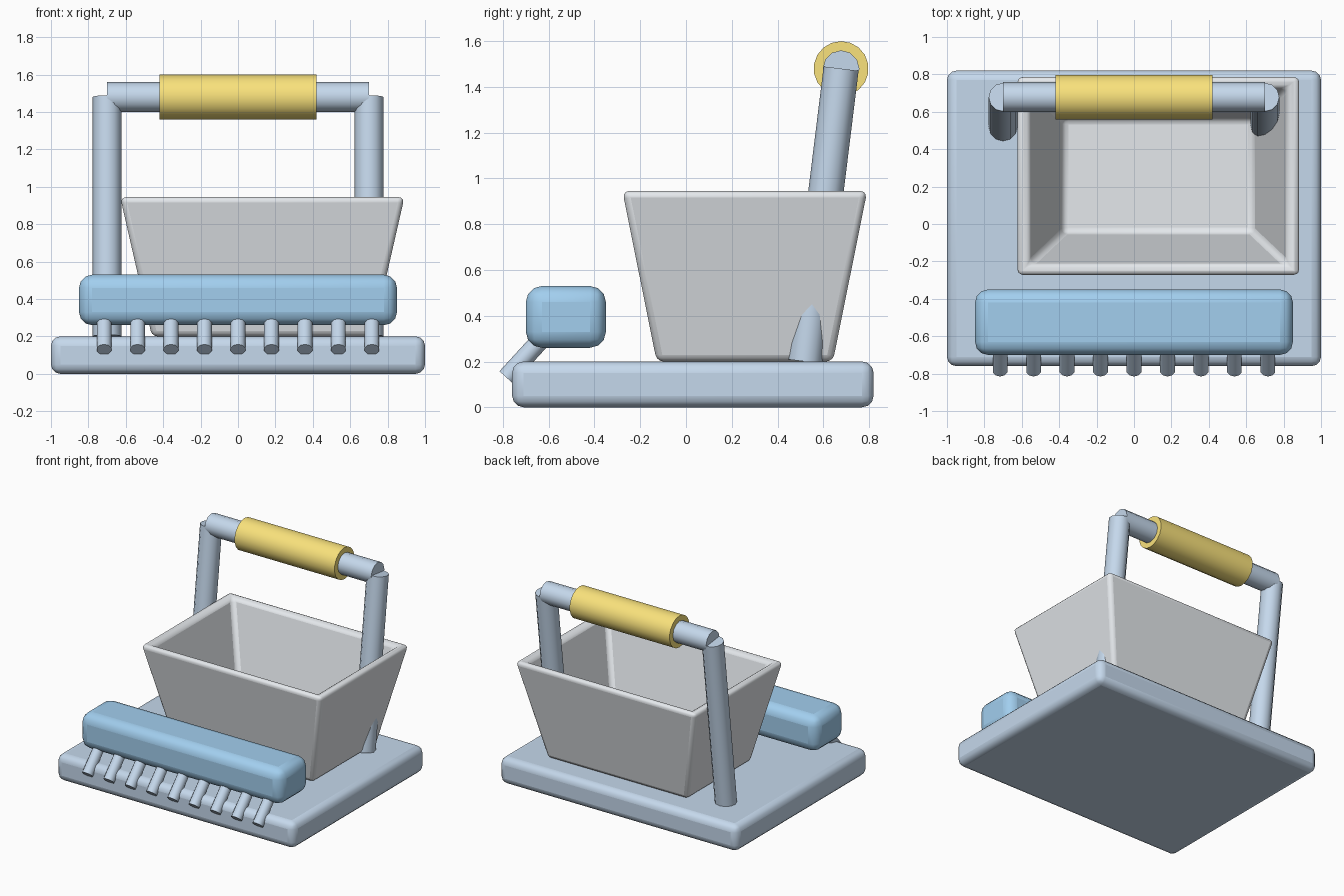
import bpy
from mathutils import Vector

if "Cube" in bpy.data.objects:
    bpy.data.objects.remove(bpy.data.objects["Cube"])


def material(name, rgb):
    m = bpy.data.materials.new(name)
    m.diffuse_color = (*rgb, 1)
    m.use_nodes = True
    m.node_tree.nodes["Principled BSDF"].inputs["Base Color"].default_value = m.diffuse_color
    return m


STEEL = material("steel_blue", (0.56, 0.69, 0.84))
BLUE = material("bright_blue", (0.36, 0.62, 0.86))
PALE = material("pale_grey", (0.78, 0.81, 0.84))
YELLOW = material("yellow", (0.95, 0.76, 0.20))


def finish(ob, name, mat, bevel=0.0, segments=3):
    ob.name = name
    ob.data.materials.append(mat)
    if bevel:
        mod = ob.modifiers.new("round_edges", 'BEVEL')
        mod.width = bevel
        mod.segments = segments
    bpy.ops.object.select_all(action='DESELECT')
    ob.select_set(True)
    bpy.context.view_layer.objects.active = ob
    bpy.ops.object.shade_smooth_by_angle(angle=0.7)
    return ob


def block(name, lo, hi, mat, bevel):
    lo, hi = Vector(lo), Vector(hi)
    bpy.ops.mesh.primitive_cube_add(size=1, location=(lo + hi) / 2)
    ob = bpy.context.object
    ob.scale = hi - lo
    bpy.ops.object.transform_apply(location=False, rotation=False, scale=True)
    return finish(ob, name, mat, bevel)


def rod(name, a, b, radius, mat, sides=12):
    a, b = Vector(a), Vector(b)
    bpy.ops.mesh.primitive_cylinder_add(vertices=sides, radius=radius,
                                        depth=(b - a).length, location=(a + b) / 2)
    ob = bpy.context.object
    ob.rotation_euler = (b - a).to_track_quat('Z', 'Y').to_euler()
    return finish(ob, name, mat)


# Base slab
block("base", (-1, -0.76, 0), (1, 0.82, 0.20), STEEL, 0.05)

# Flared open tub: nested rectangles (half width, half depth, height)
rings = [(0.59, 0.385, 0.20), (0.76, 0.535, 0.945),
         (0.69, 0.475, 0.945), (0.51, 0.305, 0.26)]
verts, faces = [], []
for w, d, z in rings:
    verts += [(0.13 + sx * w, 0.257 + sy * d, z)
              for sx, sy in ((-1, -1), (1, -1), (1, 1), (-1, 1))]
for r in range(3):
    for i in range(4):
        j = (i + 1) % 4
        faces.append((r * 4 + i, r * 4 + j, r * 4 + 4 + j, r * 4 + 4 + i))
faces += [(3, 2, 1, 0), (12, 13, 14, 15)]
mesh = bpy.data.meshes.new("tub")
mesh.from_pydata(verts, [], faces)
tub = bpy.data.objects.new("tub", mesh)
bpy.context.collection.objects.link(tub)
finish(tub, "tub", PALE, 0.03)

# Handle: two leaning posts, crossbar and grip
for side, x in (("left", -0.70), ("right", 0.70)):
    rod(side + "_handle_post", (x, 0.52, 0.20), (x, 0.678, 1.48), 0.077, STEEL)
rod("handle_crossbar", (-0.70, 0.678, 1.48), (0.70, 0.678, 1.48), 0.08, STEEL)
rod("handle_grip", (-0.42, 0.678, 1.48), (0.42, 0.678, 1.48), 0.12, YELLOW, 18)

# Front bar with a row of slanted teeth
block("front_bar", (-0.85, -0.70, 0.26), (0.85, -0.35, 0.53), BLUE, 0.07)
for i in range(9):
    x = -0.716 + i * 0.179
    rod(f"tooth_{i + 1}", (x, -0.785, 0.13), (x, -0.57, 0.365), 0.041, STEEL, 10)
